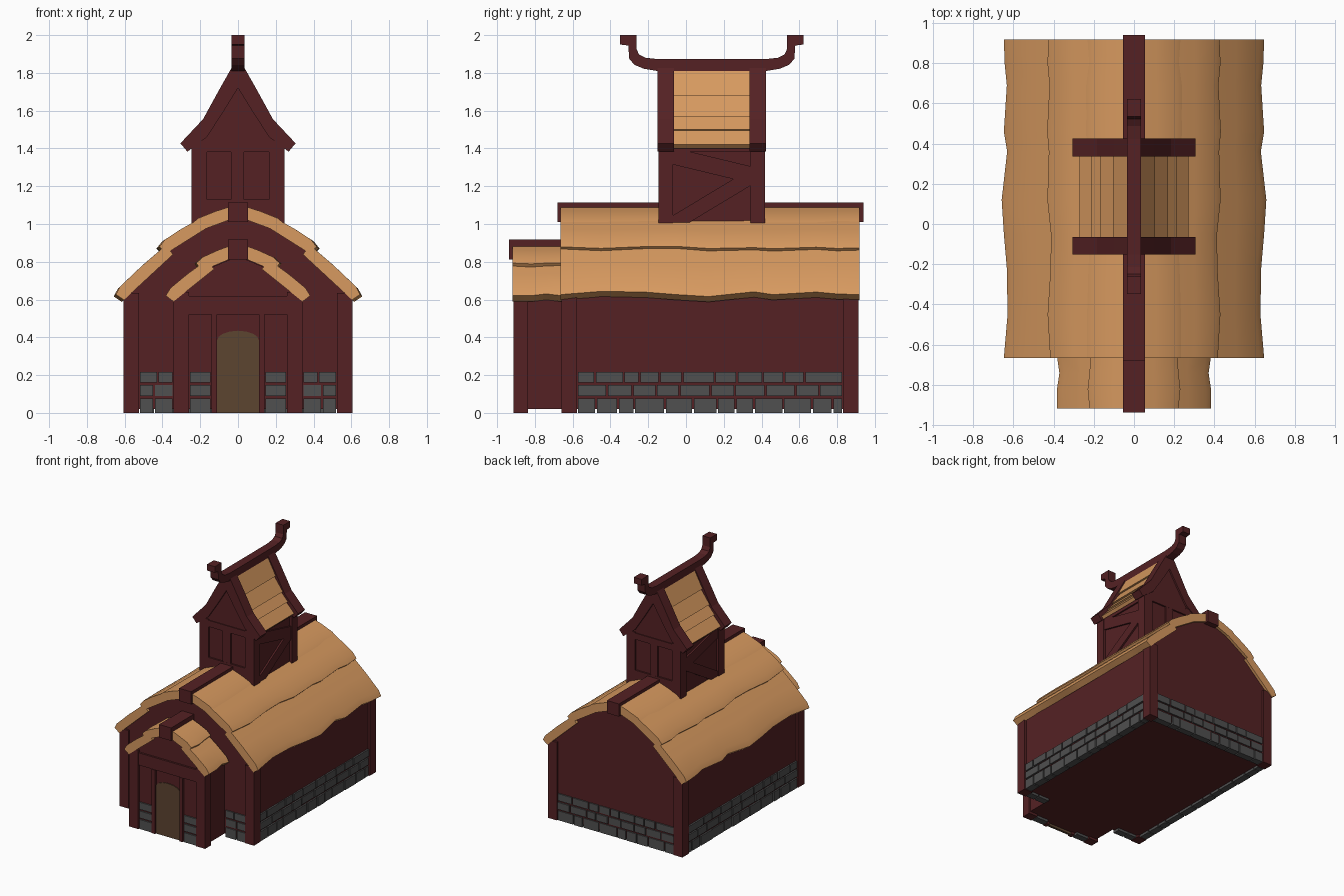
import bpy, bmesh, math, random
from mathutils import Matrix

if "Cube" in bpy.data.objects:
    bpy.data.objects.remove(bpy.data.objects["Cube"])
random.seed(4)


def material(name, rgb):
    m = bpy.data.materials.new(name)
    m.diffuse_color = (*rgb, 1)
    m.use_nodes = True
    m.node_tree.nodes["Principled BSDF"].inputs["Base Color"].default_value = m.diffuse_color
    return m


RED = material("dark red timber", (0.089, 0.0155, 0.0175))
THATCH = material("straw thatch", (0.68, 0.32, 0.115))
STONE = material("grey stone", (0.08, 0.08, 0.08))
DOOR = material("brown door", (0.107, 0.058, 0.03))


def finish(name, bm, mat, mirror=False, smooth=None):
    bmesh.ops.recalc_face_normals(bm, faces=bm.faces[:])
    me = bpy.data.meshes.new(name)
    bm.to_mesh(me)
    bm.free()
    me.materials.append(mat)
    if smooth:
        me.shade_smooth()
        me.set_sharp_from_angle(angle=math.radians(smooth))
    ob = bpy.data.objects.new(name, me)
    bpy.context.collection.objects.link(ob)
    if mirror:
        ob.modifiers.new("mirror", 'MIRROR').use_mirror_merge = False
    return ob


def add_box(bm, x0, x1, y0, y1, z0, z1):
    m = Matrix.Translation(((x0 + x1) / 2, (y0 + y1) / 2, (z0 + z1) / 2))
    bmesh.ops.create_cube(bm, size=1, matrix=m @ Matrix.Diagonal((x1 - x0, y1 - y0, z1 - z0, 1)))


def box(name, *dims, mat=RED, mirror=False):
    bm = bmesh.new()
    add_box(bm, *dims)
    return finish(name, bm, mat, mirror)


def loft(name, rings, mat, mirror=False, smooth=None):
    """Closed solid through a list of equal-length rings of 3D points."""
    bm = bmesh.new()
    vs = [[bm.verts.new(p) for p in r] for r in rings]
    n = len(rings[0])
    for a, b in zip(vs, vs[1:]):
        for i in range(n):
            bm.faces.new((a[i], a[(i + 1) % n], b[(i + 1) % n], b[i]))
    bm.faces.new(vs[0])
    bm.faces.new(vs[-1][::-1])
    return finish(name, bm, mat, mirror, smooth)


def prism(name, pts, y0, y1, mat=RED, mirror=False):
    return loft(name, [[(x, y, z) for x, z in pts] for y in (y0, y1)], mat, mirror)


def both(half):
    """Complete a right-hand outline (ending at x = 0) with its mirror image."""
    return half + [(-x, z) for x, z in half[::-1] if x > 0]


def thatch(name, inner, outer, ys, waves, t=0.062):
    """One overlapping straw layer running down the slope, with a wavy lower edge."""
    dx, dz = outer[0] - inner[0], outer[1] - inner[1]
    d = math.hypot(dx, dz)
    ux, uz = dx / d, dz / d          # downhill
    nx, nz = -uz, ux                 # outward
    rings = []
    for y, w in zip(ys, waves):
        e = d + w
        prof = [(0, 0), (e * 0.45, 0.006), (e - 0.045, 0.004), (e, -0.012),
                (e - 0.012, -t), (0, -t)]
        rings.append([(inner[0] + ux * s + nx * h, y, inner[1] + uz * s + nz * h) for s, h in prof])
    loft(name, rings, THATCH, True, 40)


def stones(name, a, b, face, axis, inward, mirror=False):
    """Three courses of blocks between a and b along the given axis."""
    bm = bmesh.new()
    for z0, z1 in ((0, 0.077), (0.09, 0.147), (0.16, 0.217)):
        p = a
        while p < b - 0.005:
            q = min(p + random.uniform(0.08, 0.17), b)
            if b - q < 0.05:
                q = b
            f0, f1 = sorted((face + random.uniform(0, 0.006) * inward, face + 0.06 * inward))
            s0, s1 = p + 0.005, q - 0.005
            if axis == 'x':
                add_box(bm, s0, s1, f0, f1, z0, z1)
            else:
                add_box(bm, f0, f1, s0, s1, z0, z1)
            p = q
    finish(name, bm, STONE, mirror)


# Main hall body, corner posts and stone footing
prism("hall_body", both([(0.588, 0.02), (0.588, 0.62), (0.42, 0.83), (0.23, 0.97), (0, 1.04)]), -0.645, 0.895)
for n, y0, y1 in (("front", -0.66, -0.577), ("back", 0.83, 0.912)):
    box(n + "_corner_posts", 0.525, 0.606, y0, y1, 0, 0.635, mirror=True)
stones("side_stones", -0.577, 0.83, 0.602, 'y', -1, True)
stones("back_stones", -0.525, 0.525, 0.908, 'x', -1)
stones("front_stones", 0.342, 0.525, -0.657, 'x', 1, True)

# Main thatch in three overlapping layers, plus the ridge beam
ys = [-0.665, -0.45, -0.22, -0.05, 0.12, 0.36, 0.46, 0.69, 0.80, 0.918]
low = [0, -0.025, -0.02, 0, 0.015, -0.022, 0, -0.02, -0.005, 0]
thatch("lower_thatch", (0.385, 0.885), (0.655, 0.635), ys, low)
thatch("middle_thatch", (0.2, 1.03), (0.43, 0.885), ys, [random.uniform(-0.014, 0.01) for _ in ys])
thatch("upper_thatch", (0.0, 1.105), (0.25, 1.012), ys, [random.uniform(-0.012, 0.004) for _ in ys])
box("hall_ridge_beam", -0.054, 0.054, -0.68, 0.94, 1.01, 1.113)

# Porch
prism("porch_body", both([(0.33, 0.02), (0.33, 0.6), (0.19, 0.75), (0, 0.83)]), -0.893, -0.64)
box("porch_posts", 0.26, 0.342, -0.912, -0.836, 0, 0.64, mirror=True)
box("porch_beam", -0.26, 0.26, -0.908, -0.88, 0.52, 0.62)
stones("porch_stones", 0.14, 0.26, -0.908, 'x', 1, True)
box("door_jambs", 0.11, 0.14, -0.912, -0.87, 0, 0.52, mirror=True)
arch = [(0.11, 0)] + [(0.11 * math.cos(a), 0.385 + 0.05 * math.sin(a))
                      for a in (0, 0.35, 0.75, 1.15)] + [(0, 0.435)]
prism("door", both(arch), -0.899, -0.88, DOOR)
pys = [-0.918, -0.82, -0.74, -0.66]
thatch("porch_lower_thatch", (0.165, 0.81), (0.39, 0.63), pys, [0, 0.0, -0.015, 0.0])
thatch("porch_upper_thatch", (0.0, 0.9), (0.235, 0.80), pys, [-0.01, 0.0, -0.01, -0.015])
box("porch_ridge_beam", -0.054, 0.054, -0.938, -0.64, 0.812, 0.917)

# Bell tower body and framing
MID = 0.1365
box("tower_body", -0.226, 0.226, -0.132, 0.405, 0.9, 1.43)
prism("tower_gable", both([(0.23, 1.42), (0.13, 1.56), (0, 1.78)]), -0.138, 0.411)
outer = [(0, 1.835), (0.035, 1.825), (0.10, 1.71), (0.185, 1.555), (0.305, 1.427), (0.268, 1.383)]
inner = [(0.165, 1.46), (0.08, 1.59), (0, 1.72)]
for n, s in (("front", -1), ("back", 1)):
    def yy(a, b):
        return sorted((MID + s * a, MID + s * b))
    box(n + "_tower_posts", 0.165, 0.245, *yy(0.205, 0.282), 0.9, 1.44, mirror=True)
    box(n + "_tower_centre_post", -0.037, 0.033, *yy(0.25, 0.28), 0.95, 1.4)
    box(n + "_tower_top_beam", -0.2, 0.2, *yy(0.25, 0.281), 1.38, 1.432)
    box(n + "_tower_bottom_beam", -0.2, 0.2, *yy(0.25, 0.281), 0.95, 1.13)
    prism(n + "_barge_boards", outer + inner, *yy(0.2, 0.288), mirror=True)

# Side braces of the tower: two diagonals meeting at the back post
for n, (ya, za), (yb, zb) in (("upper", (-0.07, 1.36), (0.345, 1.26)),
                              ("lower", (-0.07, 1.0), (0.345, 1.25))):
    h = 0.045
    ring = [(ya, za - h), (yb, zb - h), (yb, zb + h), (ya, za + h)]
    loft(n + "_tower_brace", [[(x, y, z) for y, z in ring] for x in (0.2, 0.24)], RED, True)
box("tower_eave_beam", 0.2, 0.238, -0.07, 0.345, 1.385, 1.43, mirror=True)

# Stepped thatch on the tower
prism("tower_thatch", [(0, 1.82), (0.035, 1.81), (0.104, 1.68), (0.088, 1.68), (0.168, 1.57),
                       (0.152, 1.568), (0.213, 1.5), (0.2, 1.495), (0.27, 1.42), (0.25, 1.4),
                       (0.14, 1.5), (0, 1.74)], -0.065, 0.34, THATCH, True)

# Curled ridge of the tower: an upswept profile, symmetric about the tower middle
under = [(0, 1.81), (0.287, 1.81), (0.36, 1.822), (0.41, 1.843), (0.437, 1.875), (0.442, 1.945), (0.485, 1.95)]
over = [(0.485, 2.0), (0.398, 2.0), (0.398, 1.925), (0.385, 1.897), (0.35, 1.88), (0.287, 1.873), (0, 1.873)]
half = under[1:] + over[:-1]
ring = [(MID + a, z) for a, z in half] + [(MID - a, z) for a, z in half[::-1]]
loft("tower_ridge", [[(x, y, z) for y, z in ring] for x in (-0.035, 0.035)], RED)
